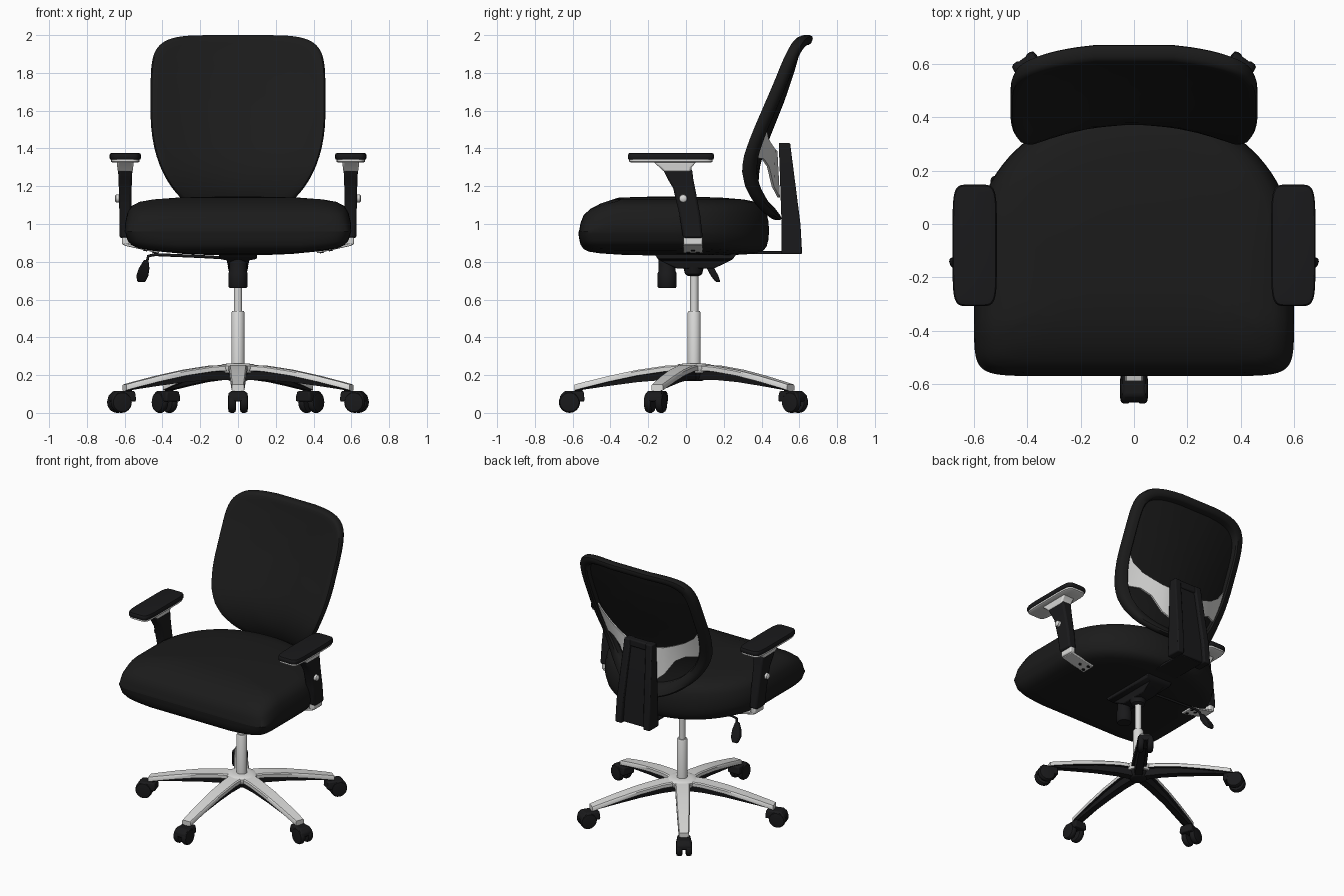
import bpy, bmesh, math
from math import sin, cos, pi, radians
from mathutils import Matrix

cube = bpy.data.objects.get("Cube")
if cube:
    bpy.data.objects.remove(cube, do_unlink=True)


def material(name, r, g, b):
    m = bpy.data.materials.new(name)
    m.use_nodes = True
    m.diffuse_color = (r, g, b, 1)
    m.node_tree.nodes["Principled BSDF"].inputs["Base Color"].default_value = (r, g, b, 1)
    return m


FABRIC = material("black fabric", .011, .011, .011)
PLASTIC = material("black plastic", .01, .01, .011)
MESH = material("dark mesh", .009, .009, .009)
SILVER = material("silver", .7, .7, .69)
parts = []


def finish(name, bm, mats, bevel=0, segments=2):
    bmesh.ops.recalc_face_normals(bm, faces=bm.faces)
    me = bpy.data.meshes.new(name)
    bm.to_mesh(me)
    bm.free()
    ob = bpy.data.objects.new(name, me)
    bpy.context.collection.objects.link(ob)
    for m in mats:
        me.materials.append(m)
    if bevel:
        mod = ob.modifiers.new("soft edges", 'BEVEL')
        mod.width, mod.segments, mod.limit_method = bevel, segments, 'ANGLE'
    parts.append(ob)
    return ob


def loft(name, rings, mats, rule=None, bevel=0, matrix=None):
    """Skin closed rings in order; rule(ring, point) picks the material."""
    bm = bmesh.new()
    rows = [[bm.verts.new(p) for p in ring] for ring in rings]
    n = len(rows[0])
    for i in range(len(rows) - 1):
        for j in range(n):
            k = (j + 1) % n
            f = bm.faces.new((rows[i][j], rows[i][k], rows[i + 1][k], rows[i + 1][j]))
            f.material_index = rule(i, j) if rule else 0
    for i, row in ((0, rows[0]), (len(rows) - 2, rows[-1])):
        bm.faces.new(row).material_index = rule(i, 0) if rule else 0
    if matrix:
        bm.transform(matrix)
    return finish(name, bm, mats, bevel)


def lathe(name, profile, mat, matrix, n=28):
    rings = [[(r * cos(2 * pi * k / n), r * sin(2 * pi * k / n), z) for k in range(n)]
             for r, z in profile]
    return loft(name, rings, [mat], matrix=matrix)


def box(name, loc, size, mat, bevel=.008, matrix=Matrix()):
    bm = bmesh.new()
    bmesh.ops.create_cube(bm, size=1)
    bm.transform(matrix @ Matrix.Translation(loc) @ Matrix.Diagonal((*size, 1)))
    return finish(name, bm, [mat], bevel)


def rect(x, y, z, hx, hy):
    return [(x - hx, y - hy, z), (x + hx, y - hy, z), (x + hx, y + hy, z), (x - hx, y + hy, z)]


def outline(w, top, bottom, n_top, n_bottom, count=72):
    """Superellipse with different upper and lower halves."""
    pts = []
    for k in range(count):
        a = 2 * pi * (k + .5) / count
        h, n = (top, n_top) if sin(a) > 0 else (bottom, n_bottom)
        pts.append((math.copysign(abs(cos(a)) ** (2 / n), cos(a)) * w,
                    math.copysign(abs(sin(a)) ** (2 / n), sin(a)) * h))
    return pts


def at(x, y, z=0):
    return Matrix.Translation((x, y, z))


# Seat cushion: belly rises to the sides, top slopes down at the nose
seat_profile = [(.02, .832), (.5, .834), (.75, .838), (.88, .845), (.94, .857), (.975, .88),
                (.993, .915), (1, .96), (.995, 1.01), (.975, 1.06), (.94, 1.095), (.87, 1.117),
                (.75, 1.13), (.55, 1.139), (.3, 1.144), (.02, 1.145)]
seat_shape = outline(.6, .54, .47, 2.1, 12, 96)


def seat_point(x, y, s, z):
    x, y = x * s, y * s - .1
    if z > 1:
        z -= max(0, -.38 - y) * .3
    elif z < .95:
        z += .035 * (x / .6) ** 2
    return (x, y, z)


loft("seat_cushion", [[seat_point(x, y, s, z) for x, y in seat_shape] for s, z in seat_profile],
     [FABRIC])

# Backrest: curved shell with a raised rim and a recessed mesh behind
spine_curve = [(1.02, .455), (1.06, .422), (1.12, .388), (1.2, .37), (1.28, .372), (1.36, .392),
               (1.5, .447), (1.65, .507), (1.8, .56), (1.92, .597), (2.0, .617)]


def back_y(x, z):
    z = min(max(z, 1.02), 2.0)
    for (z0, y0), (z1, y1) in zip(spine_curve, spine_curve[1:]):
        if z <= z1:
            bow = .11 - .06 * max(0, z - 1.3)
            return y0 + (y1 - y0) * (z - z0) / (z1 - z0) - bow * (x / .46) ** 2


back_profile = [(.02, 0)] + [(k / 10, 0) for k in range(1, 10)] + [
    (.96, 0), (.985, .005), (1, .018), (1, .045), (.985, .06), (.95, .066), (.89, .062),
    (.87, .05), (.865, .014)] + [(k / 10, .014) for k in range(8, 0, -1)] + [(.02, .014)]
back_shape = outline(.463, .4, .58, 5.5, 2.2)
loft("backrest", [[(x * s, back_y(x * s, 1.6 + z * s) + d, 1.6 + z * s) for x, z in back_shape]
                  for s, d in back_profile],
     [FABRIC, MESH], rule=lambda i, j: 1 if i >= 18 else 0)

# Lumbar support wings, swept from the rim back to the spine
wing = [(.41, 1.57, 1.34, .035), (.36, 1.5, 1.35, .04), (.29, 1.45, 1.345, .055),
        (.22, 1.42, 1.305, .075), (.15, 1.395, 1.2, .095), (.08, 1.385, 1.14, .105)]
wing_rings = []
for x, zt, zb, d in wing + [(-x, t, b, d) for x, t, b, d in reversed(wing)]:
    yt, yb = back_y(x, zt) + d * .7, back_y(x, zb) + d
    wing_rings.append([(x, yt, zt), (x, yb, zb), (x, yb + .012, zb), (x, yt + .012, zt)])
loft("lumbar_support", wing_rings, [SILVER])

# Spine: tapered channel with raised side rails and a closed top
loft("spine", [rect(0, .552, .845, .13, .04), rect(0, .545, 1.0, .13, .036),
               rect(0, .512, 1.42, .105, .02)], [PLASTIC], bevel=.008)
for side in (-1, 1):
    loft("spine_rail", [rect(side * .112, .56, .84, .026, .055),
                        rect(side * .108, .556, 1.0, .026, .05),
                        rect(side * .085, .521, 1.43, .025, .03)], [PLASTIC], bevel=.008)
box("spine_cap", (0, .523, 1.405), (.17, .05, .05), PLASTIC, .008)
box("spine_bar", (0, .38, .848), (.18, .4, .016), PLASTIC, .004)

# Tilt mechanism and tension knob
loft("tilt_housing", [rect(0, .05, .765, .05, .1), rect(0, .05, .805, .06, .18),
                      rect(0, .05, .815, .1, .2), rect(0, .05, .845, .1, .22)],
     [PLASTIC], bevel=.006)
lathe("housing_collar", [(.03, .725), (.045, .735), (.055, .775)], PLASTIC, at(0, .04))
lathe("tension_knob", [(.044, .66), (.05, .668), (.05, .74), (.045, .75), (.045, .83)],
      PLASTIC, at(0, -.1))

# Height lever: bent rod and paddle
curve = bpy.data.curves.new("lever_rod", 'CURVE')
curve.dimensions, curve.bevel_depth, curve.bevel_resolution = '3D', .008, 2
path = [(-.06, .1, .82), (-.2, .1, .828), (-.44, .1, .838), (-.475, .1, .83), (-.488, .115, .775)]
line = curve.splines.new('POLY')
line.points.add(len(path) - 1)
for p, co in zip(line.points, path):
    p.co = (*co, 1)
curve.materials.append(PLASTIC)
bpy.context.collection.objects.link(bpy.data.objects.new("lever_rod", curve))
loft("lever_paddle", [rect(-.486, .11, .81, .012, .014), rect(-.497, .13, .765, .028, .02),
                      rect(-.507, .152, .725, .032, .02), rect(-.512, .17, .692, .02, .012)],
     [PLASTIC], bevel=.008)

# Armrests
pad_shape = outline(.083, .228, .228, 6, 6, 48)


def pad(name, cx, layers, mat):
    loft(name, [[(cx + x * s, -.08 + y * (1 - (1 - s) * .4), z) for x, y in pad_shape]
                for s, z in layers], [mat])


for side in (-1, 1):
    cx = side * .597
    pad("arm_pad", cx, [(.96, 1.342), (1, 1.347), (1, 1.365), (.95, 1.374), (.8, 1.377)], PLASTIC)
    pad("arm_plate", cx, [(.82, 1.325), (.92, 1.33), (.92, 1.346)], SILVER)
    loft("arm_neck", [rect(cx, -.045, 1.275, .04, .07), rect(cx, -.055, 1.3, .042, .085),
                      rect(cx, -.06, 1.33, .045, .115)], [SILVER], bevel=.01)
    loft("arm_post", [rect(cx, .037, .925, .03, .052), rect(cx, .02, 1.05, .031, .055),
                      rect(cx, -.01, 1.19, .034, .058), rect(cx, -.03, 1.24, .036, .068),
                      rect(cx, -.045, 1.29, .038, .078)], [PLASTIC], bevel=.012)
    lathe("arm_button", [(.022, 0), (.02, .018), (.012, .024)], SILVER,
          at(side * .628, -.015, 1.135) @ Matrix.Rotation(side * pi / 2, 4, 'Y'), 16)
    box("arm_foot", (side * .594, .037, .912), (.04, .1, .045), SILVER)
    tilt = at(side * .51, .037, .872) @ Matrix.Rotation(side * -.22, 4, 'Y')
    box("arm_bracket", (0, 0, 0), (.19, .1, .014), SILVER, .004, tilt)
    for hx, hy in ((-.07, -.025), (-.07, .025), (-.02, 0)):
        lathe("bracket_screw", [(.011, -.011), (.011, -.002)], PLASTIC,
              tilt @ at(side * hx, hy), 12)

# Gas column and base hub
axis = at(0, .043)
lathe("column_sleeve", [(.035, .22), (.035, .53), (.03, .54)], SILVER, axis)
lathe("column_piston", [(.022, .52), (.022, .77)], SILVER, axis)
lathe("hub_cap", [(.085, .21), (.1, .235), (.098, .248), (.085, .257), (.05, .262)], SILVER, axis)
lathe("hub_core", [(.045, .17), (.055, .175), (.075, .22)], PLASTIC, axis)

# Five legs with twin-wheel casters
stations = [(.04, .255, .05, .08), (.15, .25, .048, .075), (.3, .228, .045, .065),
            (.45, .196, .041, .053), (.58, .164, .036, .04), (.632, .15, .033, .035)]


def leg_section(r, z, w, t):
    half = [(.85, 0), (1, .007), (1, .03), (.65, .032), (.5, t)]
    return ([(r, a * w, z - d) for a, d in half] +
            [(r, -a * w, z - d) for a, d in reversed(half)])


for k in range(5):
    spin = axis @ Matrix.Rotation(radians(-90 + 72 * k), 4, 'Z')
    loft("base_leg", [leg_section(*s) for s in stations], [SILVER, PLASTIC],
         rule=lambda i, j: 1 if 2 <= j <= 6 else 0, matrix=spin)
    lathe("caster_stem", [(.018, .06), (.018, .135)], PLASTIC, spin @ at(.61, 0), 14)
    loft("caster_hood", [rect(.646, 0, .06, .066, .047), rect(.646, 0, .09, .064, .046),
                         rect(.635, 0, .116, .05, .04)], [PLASTIC], bevel=.008, matrix=spin)
    for side in (-1, 1):
        lathe("caster_wheel", [(.035, -.021), (.05, -.018), (.056, -.008), (.056, .008),
                               (.05, .018), (.035, .021)], PLASTIC,
              spin @ at(.66, side * .031, .056) @ Matrix.Rotation(pi / 2, 4, 'X'), 24)

# Smooth shading with sharp edges kept
bpy.ops.object.select_all(action='DESELECT')
for ob in parts:
    ob.select_set(True)
bpy.context.view_layer.objects.active = parts[0]
bpy.ops.object.shade_smooth_by_angle(angle=radians(42))
